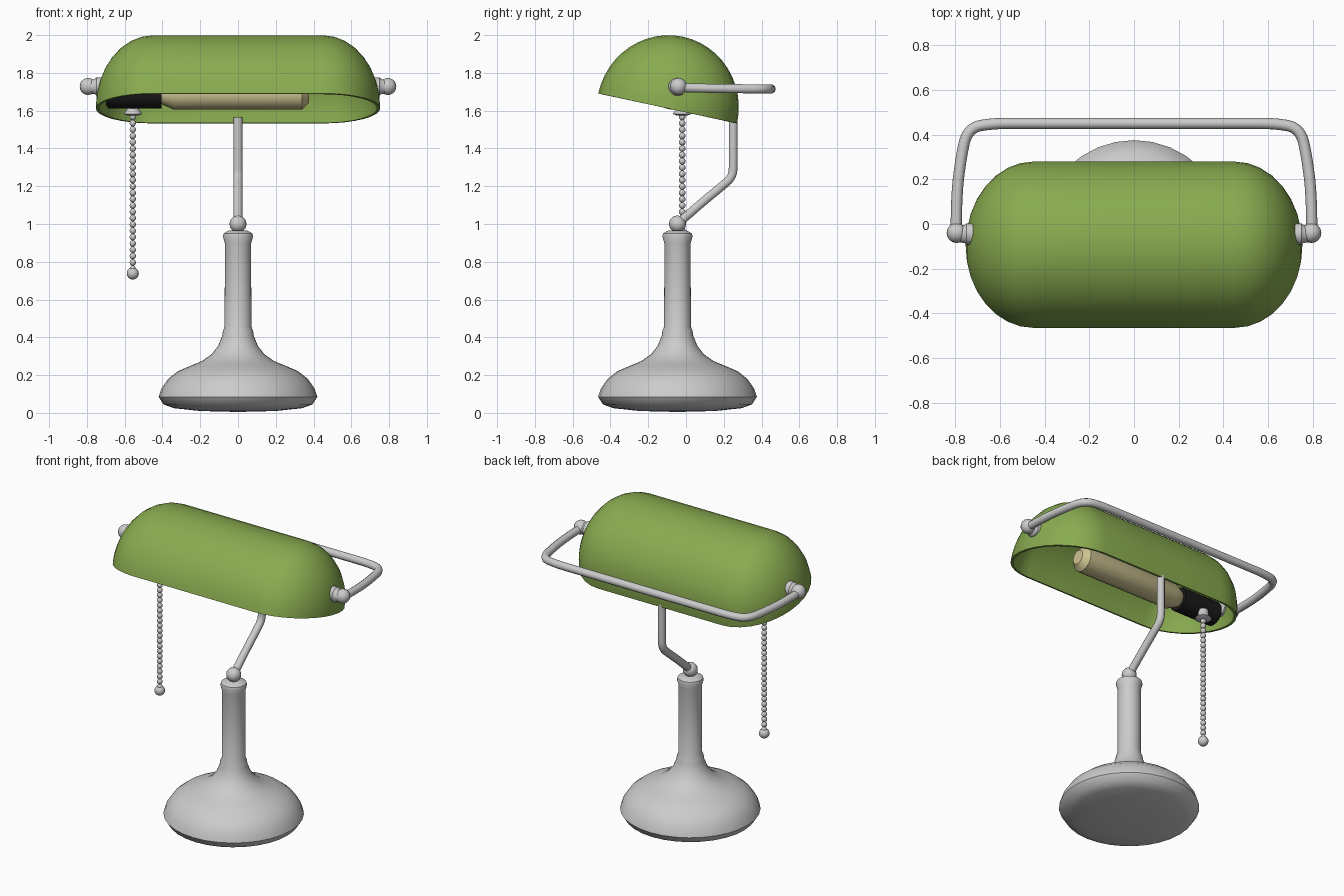
import bpy, bmesh
from math import sin, cos, pi, radians
from mathutils import Matrix, Vector

if "Cube" in bpy.data.objects:
    bpy.data.objects.remove(bpy.data.objects["Cube"])


def mat(name, col):
    m = bpy.data.materials.new(name)
    m.diffuse_color = (*col, 1)
    m.use_nodes = True
    m.node_tree.nodes["Principled BSDF"].inputs["Base Color"].default_value = m.diffuse_color
    return m


def add(name, bm, material=None, angle=40):
    bmesh.ops.remove_doubles(bm, verts=bm.verts, dist=1e-5)
    bmesh.ops.recalc_face_normals(bm, faces=bm.faces)
    me = bpy.data.meshes.new(name)
    bm.to_mesh(me)
    bm.free()
    ob = bpy.data.objects.new(name, me)
    bpy.context.collection.objects.link(ob)
    if material:
        me.materials.append(material)
    bpy.ops.object.select_all(action='DESELECT')
    ob.select_set(True)
    bpy.context.view_layer.objects.active = ob
    bpy.ops.object.shade_smooth_by_angle(angle=radians(angle))
    return ob


def lathe(name, profile, loc, axis='Z', seg=32, material=None, angle=40):
    """Revolve (radius, height) points around an axis through loc."""
    bm = bmesh.new()
    vs = [bm.verts.new((r, 0, h)) for r, h in profile]
    es = [bm.edges.new(p) for p in zip(vs, vs[1:])]
    bmesh.ops.spin(bm, geom=vs + es, cent=(0, 0, 0), axis=(0, 0, 1),
                   angle=2 * pi, steps=seg, use_duplicate=False)
    rot = {'Z': 0, 'X': pi / 2, '-X': -pi / 2}[axis]
    bm.transform(Matrix.Translation(loc) @ Matrix.Rotation(rot, 4, 'Y'))
    return add(name, bm, material, angle)


def ball(bm, loc, r, u=16, v=10):
    bmesh.ops.create_uvsphere(bm, u_segments=u, v_segments=v, radius=r,
                              matrix=Matrix.Translation(loc))


def tube(name, pts, r):
    """Round tube through points, as a smooth curve turned into a mesh."""
    cu = bpy.data.curves.new(name, 'CURVE')
    cu.dimensions = '3D'
    cu.bevel_depth, cu.bevel_resolution, cu.use_fill_caps = r, 3, True
    cu.resolution_u = 5
    sp = cu.splines.new('NURBS')
    sp.points.add(len(pts) - 1)
    for p, co in zip(sp.points, pts):
        p.co = (*co, 1)
    sp.order_u, sp.use_endpoint_u = 3, True
    ob = bpy.data.objects.new(name, cu)
    bpy.context.collection.objects.link(ob)
    bpy.ops.object.select_all(action='DESELECT')
    ob.select_set(True)
    bpy.context.view_layer.objects.active = ob
    bpy.ops.object.convert(target='MESH')
    bpy.ops.object.shade_smooth_by_angle(angle=radians(50))


green = mat("shade_green", (0.25, 0.41, 0.08))
tan = mat("bulb_tan", (0.60, 0.54, 0.28))
black = mat("socket_black", (0.01, 0.01, 0.01))
CY = -0.045  # y of the column and the shade pivots

# Base and column
lathe("base_and_column", [
    (0, 0.005), (0.2, 0.01), (0.34, 0.025), (0.395, 0.045), (0.42, 0.085), (0.405, 0.13),
    (0.37, 0.18), (0.32, 0.22), (0.25, 0.25), (0.19, 0.275), (0.14, 0.31), (0.105, 0.355),
    (0.083, 0.41), (0.08, 0.435), (0.071, 0.455), (0.07, 0.7), (0.07, 0.9),
    (0.08, 0.935), (0.076, 0.95), (0.05, 0.965), (0, 0.965)], (0, CY, 0))

# Ball joint and bent stem up to the back of the shade
bm = bmesh.new()
ball(bm, (0, CY, 1.0), 0.045)
add("column_ball", bm)
tube("stem", [(0, CY, 1.0), (0, 0.08, 1.11), (0, 0.19, 1.2), (0, 0.248, 1.25),
              (0, 0.25, 1.33), (0, 0.25, 1.45), (0, 0.25, 1.565)], 0.024)

# Shade: half cylinder with rounded ends, tilted forward
bm = bmesh.new()
N, M = 24, 8
stations = [(-0.45 - 0.303 * sin(i * pi / 2 / M), cos(i * pi / 2 / M)) for i in range(M, -1, -1)]
stations += [(-0.15, 1), (0.15, 1)] + [(-x, f) for x, f in reversed(stations)]
rows = [[bm.verts.new((x, -0.376 * f * cos(pi * j / N), 0.388 * f * sin(pi * j / N)))
         for j in range(N + 1)] for x, f in stations]
for a, b in zip(rows, rows[1:]):
    for j in range(N):
        bm.faces.new((a[j], b[j], b[j + 1], a[j + 1]))
bm.transform(Matrix.Translation((0, -0.097, 1.612)) @ Matrix.Rotation(radians(-12.2), 4, 'X'))
bmesh.ops.remove_doubles(bm, verts=bm.verts, dist=1e-4)
bmesh.ops.dissolve_degenerate(bm, edges=bm.edges, dist=1e-5)
bmesh.ops.recalc_face_normals(bm, faces=bm.faces)
top = max(bm.faces, key=lambda f: f.calc_center_median().z)
if top.normal.z < 0:
    bmesh.ops.reverse_faces(bm, faces=bm.faces)
me = bpy.data.meshes.new("shade")
bm.to_mesh(me)
bm.free()
me.materials.append(green)
shade = bpy.data.objects.new("shade", me)
bpy.context.collection.objects.link(shade)
mod = shade.modifiers.new("thickness", 'SOLIDIFY')
mod.thickness, mod.offset = 0.016, -1
bpy.ops.object.select_all(action='DESELECT')
shade.select_set(True)
bpy.context.view_layer.objects.active = shade
bpy.ops.object.modifier_apply(modifier=mod.name)
bpy.ops.object.shade_smooth_by_angle(angle=radians(45))

# Pivot knobs at both ends
for side, s, axis in (("left", -1, '-X'), ("right", 1, 'X')):
    lathe(side + "_pivot", [(0, -0.03), (0.048, -0.03), (0.048, 0.012), (0.04, 0.02),
                            (0.036, 0.05), (0, 0.05)], (s * 0.738, CY, 1.727), axis, 20)
    bm = bmesh.new()
    ball(bm, (s * 0.793, CY + 0.005, 1.728), 0.045)
    add(side + "_knob", bm)

# Bracket running round the back
half = [(0.795, -0.03, 1.722), (0.795, 0.12, 1.718), (0.775, 0.29, 1.716),
        (0.745, 0.43, 1.715), (0.63, 0.45, 1.715), (0.5, 0.45, 1.715)]
tube("bracket", half + [(-x, y, z) for x, y, z in reversed(half)], 0.025)

# Bulb and socket under the shade
lathe("bulb", [(0, -0.41), (0.05, -0.41), (0.082, -0.34), (0.082, 0.34), (0.045, 0.375), (0, 0.375)],
      (0, -0.075, 1.687), 'X', 16, tan)
lathe("socket", [(0, -0.7), (0.055, -0.7), (0.075, -0.685), (0.075, -0.405), (0, -0.405)],
      (0, -0.075, 1.687), 'X', 20, black)

# Pull chain with bell and end ball
lathe("chain_bell", [(0, 1.64), (0.03, 1.64), (0.032, 1.607), (0.05, 1.583),
                     (0.03, 1.575), (0, 1.573)], (-0.557, -0.02, 0), 'Z', 16)
bm = bmesh.new()
for i in range(25):
    ball(bm, (-0.557, -0.02, 1.567 - i * 0.0335), 0.0178, 10, 6)
add("pull_chain", bm)
bm = bmesh.new()
ball(bm, (-0.557, -0.02, 0.738), 0.032)
add("chain_end_ball", bm)
